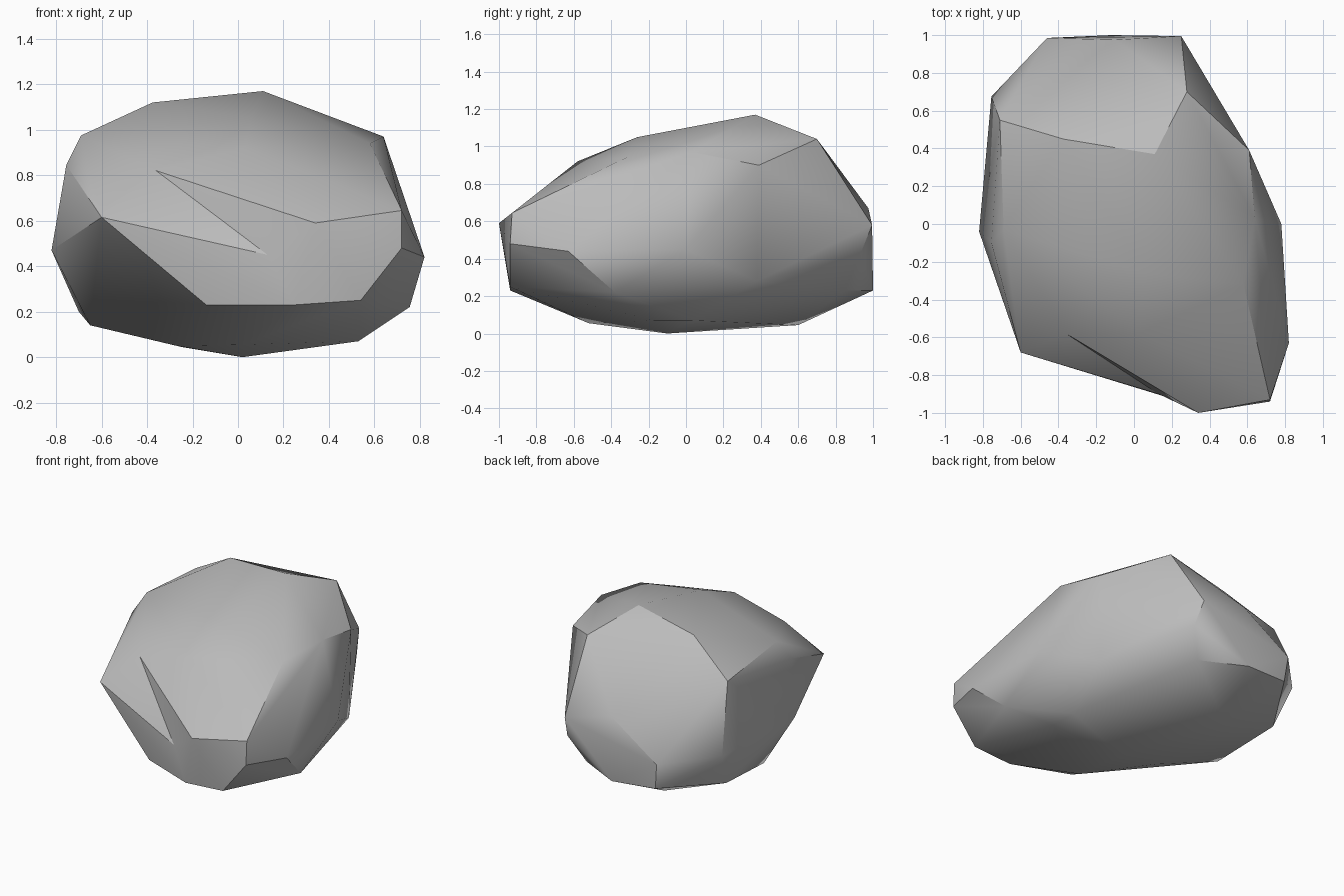
import bpy
import bmesh
import math
from mathutils import Vector

# Remove the default cube only
default_cube = bpy.data.objects.get("Cube")
if default_cube is not None:
    bpy.data.objects.remove(default_cube, do_unlink=True)


def make_material(name, colour):
    """Create one flat colour material for viewport and render."""
    material = bpy.data.materials.new(name)
    material.use_nodes = True
    material.diffuse_color = colour
    shader = next(n for n in material.node_tree.nodes if n.type == 'BSDF_PRINCIPLED')
    shader.inputs["Base Color"].default_value = colour
    shader.inputs["Roughness"].default_value = 0.9
    return material


# Chipped corners of the boulder, grouped by the side they belong to
brow_left = (.34, -1, .59)
brow_right = (-.6, -.68, .615)
brow_notch = (.13, -.9, .45)
front_corners = [
    brow_left, brow_right, (.72, -.93, .645), (.72, -.94, .48),
    (.54, -.94, .25), (.25, -.94, .23), (-.14, -.79, .23),
]
crown_corners = [
    (.11, .37, 1.17), (-.375, .45, 1.12), (.06, -.26, 1.05), (.58, -.32, .94),
    (.64, .03, .97), (.61, .39, .9), (.28, .7, 1.04), (.03, -.58, .92),
    (-.36, -.58, .82), (-.69, -.03, .975), (-.71, .55, .92),
]
flank_corners = [
    (.82, -.63, .44), (.755, -.38, .22), (.78, 0, .45), (.6, .38, .28),
    (-.82, -.04, .47), (-.755, -.1, .845), (-.755, .675, .45),
    (-.7, .55, .2), (-.65, .06, .14),
]
back_corners = [
    (.25, .995, .58), (.275, .93, .42), (.18, .85, .23), (-.12, 1, .23),
    (-.44, .97, .25), (-.46, .985, .43), (-.1, .975, .67),
]
base_corners = [
    (.02, -.1, 0), (.02, -.52, .055), (-.27, -.1, .05), (.53, -.17, .07),
    (.53, .03, .07), (-.25, .6, .045),
]


def chip_edge(bm, start, end, notch):
    """Split the edge between two corners and sink its middle into a notch."""
    ends = [min(bm.verts, key=lambda v: (v.co - Vector(p)).length) for p in (start, end)]
    edge = bm.edges.get(ends)
    if edge is None:
        return
    split = bmesh.ops.subdivide_edges(bm, edges=[edge], cuts=1)
    for item in split["geom_inner"]:
        if isinstance(item, bmesh.types.BMVert):
            item.co = notch
    bmesh.ops.triangulate(bm, faces=bm.faces[:])


def build_boulder(name, corner_groups, material, sharp_angle):
    """Wrap a convex skin around the corners and shade it with sharp chips."""
    bm = bmesh.new()
    for group in corner_groups:
        for corner in group:
            bm.verts.new(corner)
    bmesh.ops.convex_hull(bm, input=bm.verts[:], use_existing_faces=False)

    # Drop corners that ended up inside the skin
    loose = [v for v in bm.verts if not v.link_faces]
    bmesh.ops.delete(bm, geom=loose, context='VERTS')

    # Shallow notch under the front brow
    chip_edge(bm, brow_left, brow_right, brow_notch)
    bmesh.ops.recalc_face_normals(bm, faces=bm.faces[:])

    mesh = bpy.data.meshes.new(name)
    bm.to_mesh(mesh)
    bm.free()
    mesh.materials.append(material)

    boulder = bpy.data.objects.new(name, mesh)
    bpy.context.scene.collection.objects.link(boulder)

    # Smooth broad surfaces, keep the chipped edges crisp
    bpy.ops.object.select_all(action='DESELECT')
    boulder.select_set(True)
    bpy.context.view_layer.objects.active = boulder
    bpy.ops.object.shade_smooth_by_angle(angle=math.radians(sharp_angle))


stone_grey = make_material("stone grey", (.5, .5, .5, 1))
build_boulder(
    "boulder",
    [front_corners, crown_corners, flank_corners, back_corners, base_corners],
    stone_grey,
    sharp_angle=30,
)
